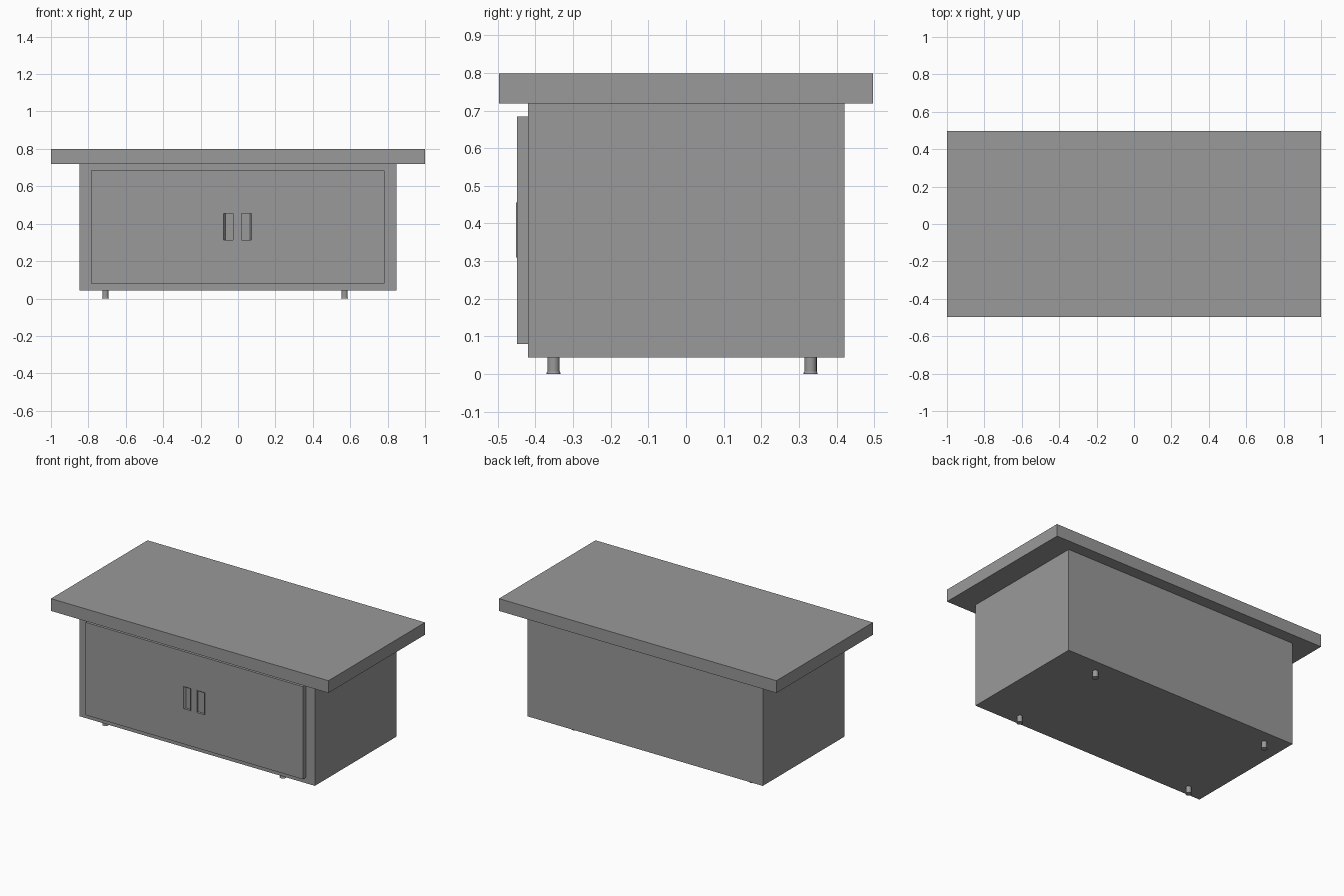
import bpy, bmesh
from math import cos, sin, tau

if "Cube" in bpy.data.objects:
    bpy.data.objects.remove(bpy.data.objects["Cube"])

grey = bpy.data.materials.new("dark_grey")
grey.diffuse_color = (0.32, 0.32, 0.32, 1)
grey.use_nodes = True
grey.node_tree.nodes["Principled BSDF"].inputs["Base Color"].default_value = grey.diffuse_color


def loft(name, rings):
    """Skin a closed solid through rings of matching points."""
    bm = bmesh.new()
    loops = [[bm.verts.new(p) for p in ring] for ring in rings]
    n = len(loops[0])
    for a, b in zip(loops, loops[1:]):
        for i in range(n):
            j = (i + 1) % n
            bm.faces.new((a[i], a[j], b[j], b[i]))
    bm.faces.new(loops[0])
    bm.faces.new(loops[-1])
    bmesh.ops.recalc_face_normals(bm, faces=bm.faces)
    mesh = bpy.data.meshes.new(name)
    bm.to_mesh(mesh)
    bm.free()
    mesh.materials.append(grey)
    obj = bpy.data.objects.new(name, mesh)
    bpy.context.collection.objects.link(obj)
    return obj


def box(name, x, y, z):
    outline = [(x[0], y[0]), (x[1], y[0]), (x[1], y[1]), (x[0], y[1])]
    return loft(name, [[(px, py, h) for px, py in outline] for h in z])


def upright(x0, x1, z0, z1, y):
    """Rectangle facing the front at depth y."""
    return [(x0, y, z0), (x1, y, z0), (x1, y, z1), (x0, y, z1)]


# Slab top, cabinet body and the raised front panel
box("table_top", (-1.0, 1.0), (-0.497, 0.497), (0.719, 0.799))
box("cabinet_body", (-0.848, 0.848), (-0.42, 0.421), (0.044, 0.719))
door = box("door_panel", (-0.785, 0.783), (-0.449, -0.42), (0.08, 0.684))

# Recessed pulls: a thin raised lip around a pocket with a slanted outer wall
Z0, Z1, LIP = 0.31, 0.456, 0.002
for side, inner, outer, s in (("left", -0.026, -0.08, 1),
                              ("right", 0.017, 0.075, -1)):
    cutter = box(f"{side}_pull_cutter", sorted((inner, outer)),
                 (-0.46, -0.434), (Z0, Z1))
    cutter.hide_render = True
    cutter.hide_viewport = True
    cut = door.modifiers.new(f"{side}_pocket", 'BOOLEAN')
    cut.operation = 'DIFFERENCE'
    cut.solver = 'EXACT'
    cut.object = cutter
    mouth = (outer + s * LIP, inner - s * LIP, Z0 + LIP, Z1 - LIP)
    floor = (outer + s * 0.012, inner - s * LIP, Z0 + LIP, Z1 - LIP)
    loft(f"{side}_recessed_pull", [
        upright(outer, inner, Z0, Z1, -0.434),
        upright(outer, inner, Z0, Z1, -0.4515),
        upright(*mouth, -0.4515),
        upright(*floor, -0.437)])

# Short round feet, slightly flared at both ends
for y, depth in ((-0.352, "front"), (0.331, "back")):
    for x, side in ((-0.709, "left"), (0.57, "right")):
        rings = [[(x + r * cos(tau * i / 16), y + r * sin(tau * i / 16), z)
                  for i in range(16)]
                 for r, z in ((0.019, 0.0), (0.019, 0.002),
                              (0.0165, 0.006), (0.0165, 0.045))]
        foot = loft(f"{depth}_{side}_foot", rings)
        bpy.context.view_layer.objects.active = foot
        foot.select_set(True)
        bpy.ops.object.shade_smooth_by_angle()
        foot.select_set(False)
